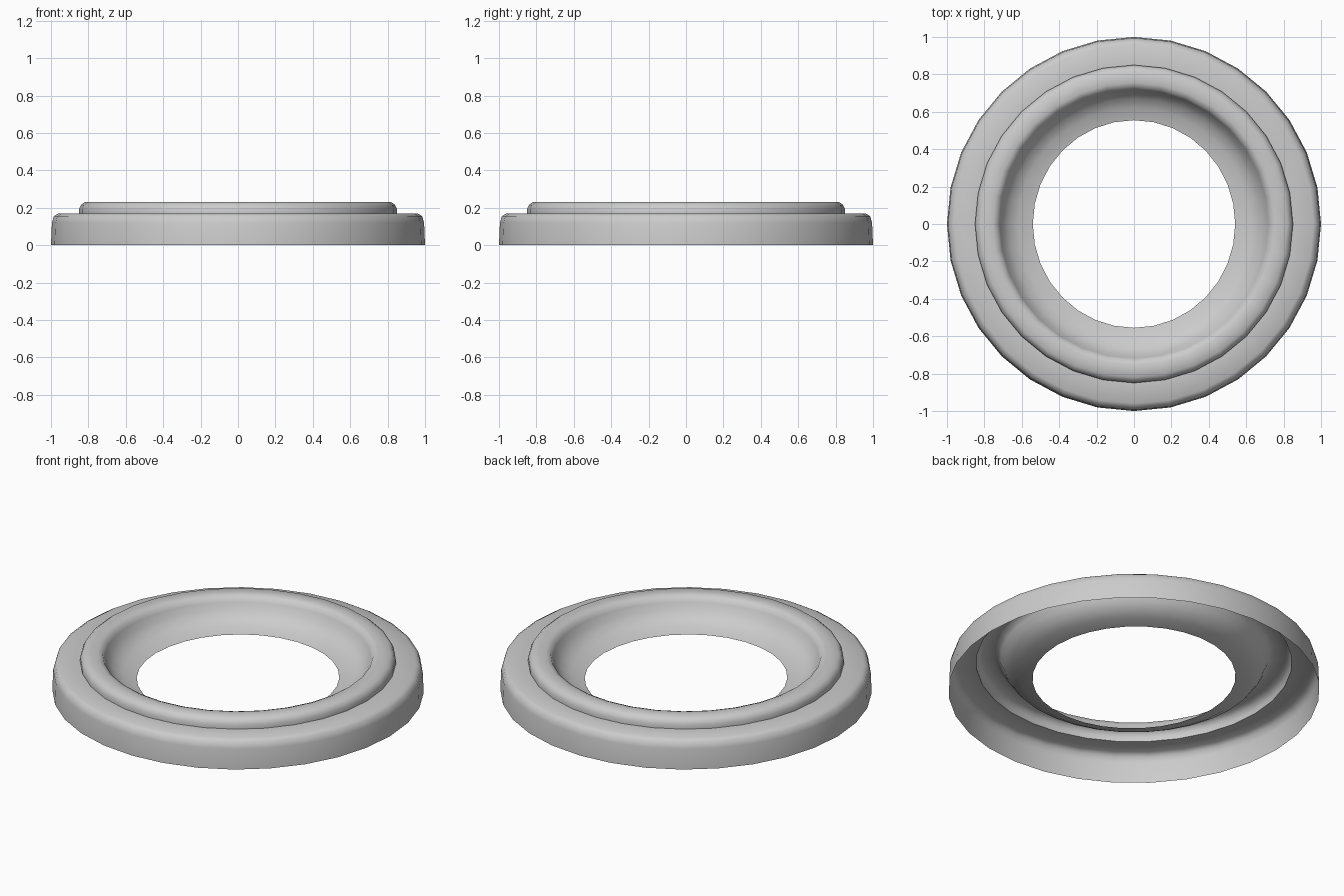
import bpy
import bmesh
from math import cos, sin, pi, radians

cube = bpy.data.objects.get("Cube")
if cube:
    bpy.data.objects.remove(cube, do_unlink=True)

SIDES = 32

# Cross-section (radius, height) from the outer foot over the step to the hole
PROFILE = [
    (1.0, 0.0), (0.995, 0.12), (0.985, 0.155), (0.96, 0.17),   # outer wall
    (0.85, 0.17),                                              # ledge
    (0.85, 0.195), (0.84, 0.215), (0.82, 0.23),                # raised ring
    (0.755, 0.23), (0.73, 0.22), (0.718, 0.195),               # inner lip
    (0.70, 0.16), (0.67, 0.125), (0.62, 0.097), (0.555, 0.08), # concave bowl
]


def make_material(name, color):
    mat = bpy.data.materials.new(name)
    mat.use_nodes = True
    mat.diffuse_color = color
    mat.node_tree.nodes["Principled BSDF"].inputs["Base Color"].default_value = color
    return mat


def revolve(name, profile, mat):
    """Open shell made by turning the profile around z."""
    bm = bmesh.new()
    rings = []
    for r, z in profile:
        # the hole is very slightly narrower across x
        squeeze = 0.975 if r < 0.6 else 1.0
        rings.append([bm.verts.new((r * squeeze * cos(2 * pi * k / SIDES),
                                    r * sin(2 * pi * k / SIDES), z))
                      for k in range(SIDES)])
    for low, high in zip(rings, rings[1:]):
        for k in range(SIDES):
            n = (k + 1) % SIDES
            bm.faces.new((low[k], low[n], high[n], high[k]))
    mesh = bpy.data.meshes.new(name)
    bm.to_mesh(mesh)
    bm.free()
    mesh.materials.append(mat)
    obj = bpy.data.objects.new(name, mesh)
    bpy.context.collection.objects.link(obj)
    return obj


ring = revolve("trim_ring", PROFILE, make_material("light_grey", (0.6, 0.6, 0.6, 1.0)))

# Smooth shading with a crease only at the step
bpy.ops.object.select_all(action="DESELECT")
ring.select_set(True)
bpy.context.view_layer.objects.active = ring
bpy.ops.object.shade_smooth_by_angle(angle=radians(60))
